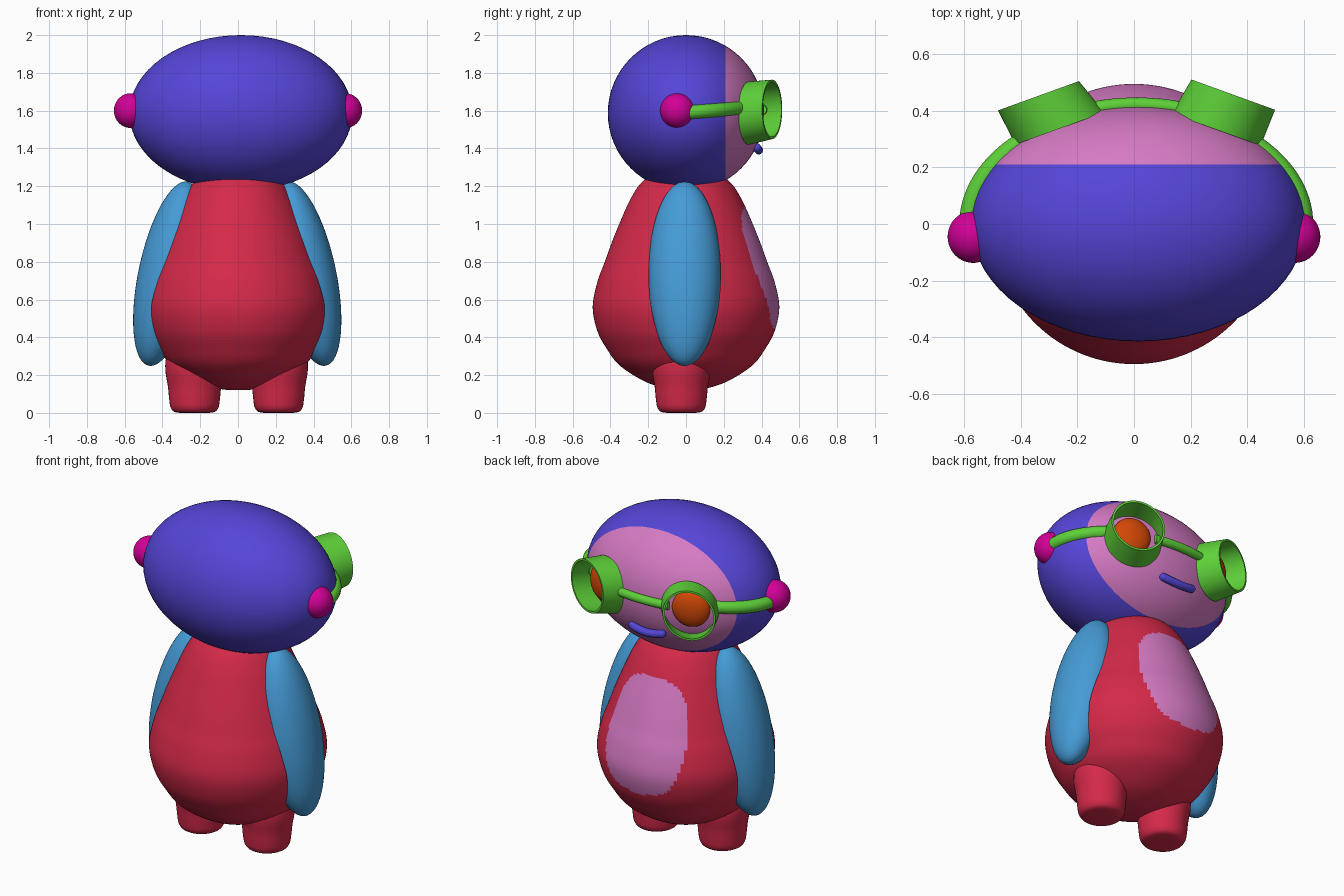
import bpy, bmesh
from math import sin, cos, pi, radians
from mathutils import Vector, Matrix

if "Cube" in bpy.data.objects:
    bpy.data.objects.remove(bpy.data.objects["Cube"], do_unlink=True)


def material(name, rgb):
    m = bpy.data.materials.new(name)
    m.use_nodes = True
    m.diffuse_color = (*rgb, 1)
    m.node_tree.nodes["Principled BSDF"].inputs["Base Color"].default_value = (*rgb, 1)
    return m


purple = material("purple", (0.09, 0.06, 0.68))
red = material("red", (0.66, 0.022, 0.066))
blue = material("blue", (0.06, 0.33, 0.68))
green = material("green", (0.11, 0.63, 0.04))
magenta = material("magenta", (0.65, 0.0, 0.31))
pink = material("pink", (0.67, 0.195, 0.55))
orange = material("orange", (0.65, 0.065, 0.002))


def smooth(ob):
    bpy.ops.object.select_all(action='DESELECT')
    ob.select_set(True)
    bpy.context.view_layer.objects.active = ob
    bpy.ops.object.shade_smooth_by_angle(angle=radians(40))


def finish(name, bm, *mats):
    """Turn a bmesh into a smooth-shaded object."""
    bmesh.ops.recalc_face_normals(bm, faces=bm.faces)
    me = bpy.data.meshes.new(name)
    bm.to_mesh(me)
    bm.free()
    for m in mats:
        me.materials.append(m)
    ob = bpy.data.objects.new(name, me)
    bpy.context.collection.objects.link(ob)
    smooth(ob)
    return ob


def ellipsoid(loc, radii, rot=None):
    bm = bmesh.new()
    bmesh.ops.create_uvsphere(bm, u_segments=64, v_segments=32, radius=1)
    bm.transform(Matrix.Translation(loc) @ (rot or Matrix()) @ Matrix.Diagonal((*radii, 1)))
    return bm


def loft(rings, closed=False):
    """Skin a list of point rings; closed joins last to first, else caps the ends."""
    bm = bmesh.new()
    vs = [[bm.verts.new(p) for p in r] for r in rings]
    n = len(vs[0])
    pairs = list(zip(vs, vs[1:])) + ([(vs[-1], vs[0])] if closed else [])
    for a, b in pairs:
        for i in range(n):
            j = (i + 1) % n
            bm.faces.new((a[i], a[j], b[j], b[i]))
    if not closed:
        bm.faces.new(vs[0])
        bm.faces.new(vs[-1])
    return bm


def ring(c, u, v, r, n):
    return [Vector(c) + r * (cos(2 * pi * i / n) * u + sin(2 * pi * i / n) * v)
            for i in range(n)]


X, Y, Z = Vector((1, 0, 0)), Vector((0, 1, 0)), Vector((0, 0, 1))


def lathe(profile, x, y, n, steps):
    """Revolve (radius, z) points, smoothed by a Catmull-Rom spline."""
    p = [Vector(q) for q in profile]
    p = [p[0]] + p + [p[-1]]
    pts = []
    for a, b, c, d in zip(p, p[1:], p[2:], p[3:]):
        for k in range(steps):
            t = k / steps
            pts.append(b + 0.5 * t * ((c - a) + t * ((2 * a - 5 * b + 4 * c - d)
                                                    + t * (3 * (b - c) + d - a))))
    pts.append(p[-1])
    return loft([ring((x, y, q.y), X, Y, max(q.x, 0.002), n) for q in pts])


def tube(name, points, radius, mat):
    cu = bpy.data.curves.new(name, 'CURVE')
    cu.dimensions = '3D'
    cu.bevel_depth = radius
    cu.bevel_resolution = 5
    cu.use_fill_caps = True
    sp = cu.splines.new('POLY')
    sp.points.add(len(points) - 1)
    for q, co in zip(sp.points, points):
        q.co = (*co, 1)
    sp.use_smooth = True
    cu.materials.append(mat)
    ob = bpy.data.objects.new(name, cu)
    bpy.context.collection.objects.link(ob)


# Pear-shaped body with a rounded belly patch
bm = lathe([(0.002, 0.12), (0.09, 0.126), (0.215, 0.165), (0.35, 0.25),
            (0.42, 0.34), (0.47, 0.435), (0.494, 0.56), (0.47, 0.69), (0.43, 0.8),
            (0.39, 0.91), (0.345, 1.02), (0.295, 1.13), (0.235, 1.22), (0.13, 1.3),
            (0.002, 1.33)], 0, 0, 160, 8)
for f in bm.faces:
    c = f.calc_center_median()
    half = 0.26 - 0.1 * max(0, c.z - 0.75)
    if c.y > 0 and abs(c.x / half) ** 2.8 + abs((c.z - 0.765) / 0.325) ** 2.8 < 1:
        f.material_index = 1
body = finish("body", bm, red, pink)

# Head with the face colour split by a vertical plane
bm = ellipsoid((0.015, 0, 1.587), (0.59, 0.414, 0.413))
bmesh.ops.bisect_plane(bm, geom=bm.verts[:] + bm.edges[:] + bm.faces[:],
                       plane_co=(0, 0.21, 0), plane_no=(0, 1, 0))
for f in bm.faces:
    f.material_index = int(f.calc_center_median().y > 0.21)
finish("head", bm, purple, pink)

# Parts in pairs: goggle gives back and front centres in plan, then front radius
sides = [("left", 1, 0.362, 0.215, (0.29, 0.333), (0.35, 0.456), 0.157),
         ("right", -1, -0.37, -0.23, (-0.261, 0.337), (-0.337, 0.452), 0.152)]
for side, s, arm_x, leg_x, back, front, front_r in sides:
    # Arm, seated in a recess cut into the body's side
    tilt = Matrix.Rotation(radians(-12 * s), 4, 'Y')
    arm_c = Vector((arm_x, -0.007, 0.737))
    finish(side + "_arm", ellipsoid(arm_c, (0.157, 0.192, 0.498), tilt), blue)
    axis = tilt.to_3x3() @ Z
    cutter = finish(side + "_recess", loft([
        ring(arm_c + X * s * d, Y * 0.19, axis * 0.493, 1, 64) for d in (0, 0.5)]), red)
    cutter.hide_render = True
    cut = body.modifiers.new("recess", 'BOOLEAN')
    cut.operation, cut.solver, cut.object = 'DIFFERENCE', 'EXACT', cutter
    bpy.context.view_layer.objects.active = body
    bpy.ops.object.modifier_apply(modifier=cut.name)
    bpy.data.objects.remove(cutter, do_unlink=True)

    finish(side + "_leg", lathe([(0.002, 0.0), (0.095, 0.002), (0.125, 0.025),
           (0.134, 0.07), (0.141, 0.14), (0.155, 0.23), (0.145, 0.31),
           (0.09, 0.37), (0.002, 0.39)], leg_x, -0.025, 40, 4), red)

    finish(side + "_ear", ellipsoid((0.567 * s, -0.045, 1.6), (0.09, 0.092, 0.092)), magenta)

    # Open goggle barrel with a thin wall
    u = Vector((0.94, -0.34 * s, 0))
    b, f = (*back, 1.587), (*front, 1.607)
    finish(side + "_goggle", loft([ring(b, u, Z, 0.167, 64), ring(f, u, Z, front_r, 64),
           ring(f, u, Z, front_r - 0.012, 64), ring(b, u, Z, 0.153, 64)], closed=True), green)

    finish(side + "_eye", ellipsoid((back[0] + 0.02 * s, 0.352, 1.6), (0.108, 0.052, 0.11),
           Matrix.Rotation(radians(-20 * s), 4, 'Z')), orange)

    # Strap wrapping from ear to goggle
    arc = [radians(46 * i / 16) for i in range(17)]
    tube(side + "_strap", [(0.008 + 0.587 * s * cos(a), 0.393 * sin(a), 1.59 + 0.03 * a)
                           for a in arc], 0.037, green)
smooth(body)

# Bridge between the goggles
tube("goggle_bridge", [(0.01 + 0.6 * cos(a), 0.42 * sin(a), 1.605)
                       for a in (radians(73 + 34 * i / 12) for i in range(13))], 0.026, green)

# Gently smiling mouth lying on the face
mouth = []
for i in range(17):
    t = i / 8 - 1
    mouth.append((0.1 * t, 0.385 - 0.01 * t * t, 1.391 + 0.013 * t * t))
tube("mouth", mouth, 0.023, purple)
for k, t in enumerate((mouth[0], mouth[-1])):
    finish("mouth_end_%d" % (k + 1), ellipsoid(t, (0.023, 0.023, 0.023)), purple)
